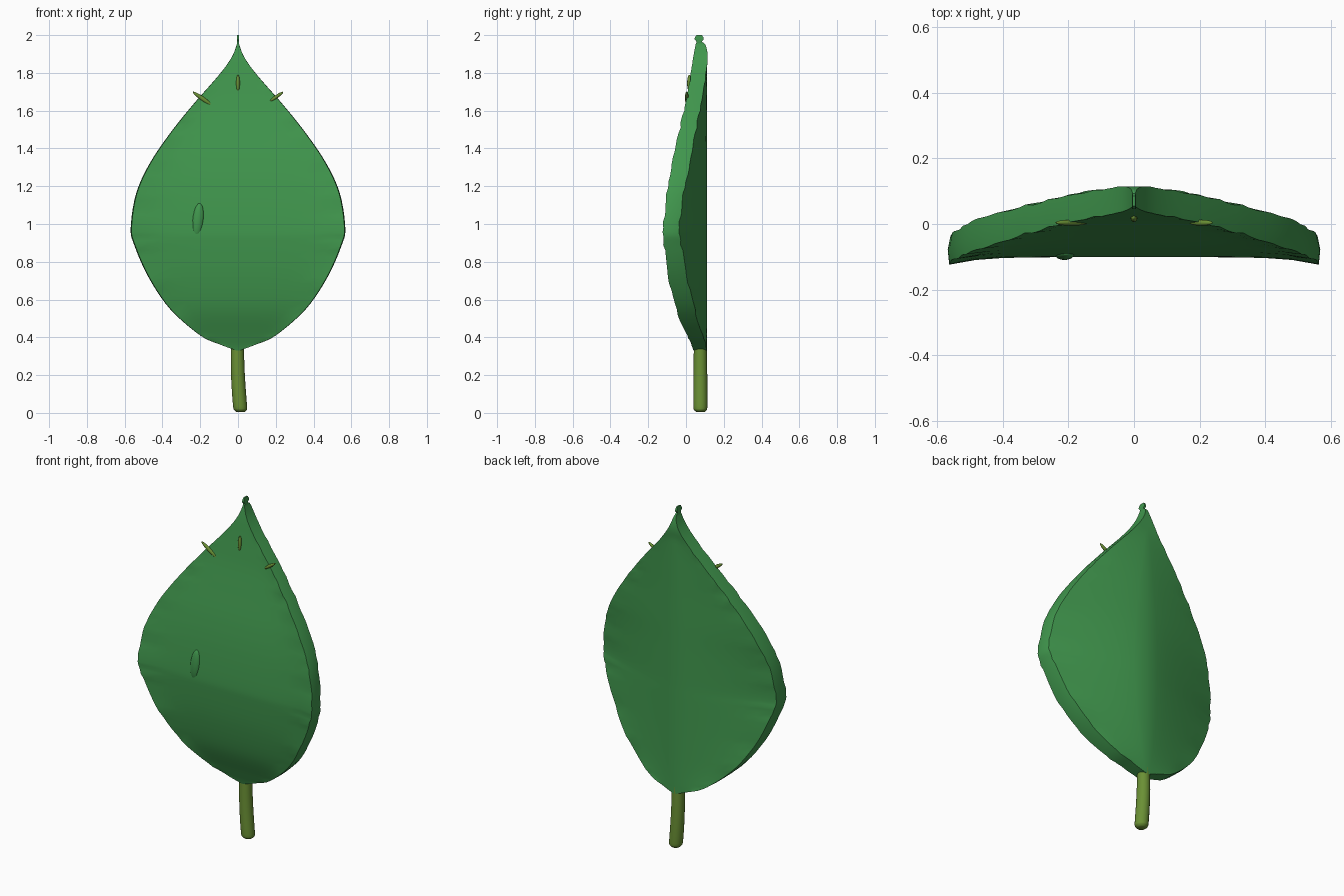
import bpy, bmesh, math, random
from mathutils import Vector

random.seed(4)
if "Cube" in bpy.data.objects:
    bpy.data.objects.remove(bpy.data.objects["Cube"], do_unlink=True)


def make_material(name, colour):
    mat = bpy.data.materials.new(name)
    mat.use_nodes = True
    mat.diffuse_color = colour
    mat.node_tree.nodes["Principled BSDF"].inputs["Base Color"].default_value = colour
    return mat


green = make_material("leaf green", (0.052, 0.31, 0.075, 1))
olive = make_material("stem olive", (0.145, 0.28, 0.035, 1))


def finish(bm, name, mat, angle=50):
    bmesh.ops.recalc_face_normals(bm, faces=bm.faces)
    mesh = bpy.data.meshes.new(name)
    bm.to_mesh(mesh)
    bm.free()
    obj = bpy.data.objects.new(name, mesh)
    bpy.context.collection.objects.link(obj)
    mesh.materials.append(mat)
    bpy.ops.object.select_all(action="DESELECT")
    obj.select_set(True)
    bpy.context.view_layer.objects.active = obj
    bpy.ops.object.shade_smooth_by_angle(angle=math.radians(angle))
    return obj


def skin(bm, loops):
    """Join closed loops of points into a capped tube."""
    rings = [[bm.verts.new(p) for p in loop] for loop in loops]
    n = len(rings[0])
    for a, b in zip(rings, rings[1:]):
        for i in range(n):
            j = (i + 1) % n
            bm.faces.new((a[i], a[j], b[j], b[i]))
    bm.faces.new(rings[0])
    bm.faces.new(rings[-1])


def smooth_rows(rows, steps):
    """Catmull-Rom interpolation through the profile rows."""
    pts = [rows[0]] + rows + [rows[-1]]
    for a, b, c, d in zip(pts, pts[1:], pts[2:], pts[3:]):
        for k in range(steps):
            t = k / steps
            yield [q + t / 2 * (r - p + t * (2 * p - 5 * q + 4 * r - s + t * (3 * (q - r) + s - p)))
                   for p, q, r, s in zip(a, b, c, d)]
    yield rows[-1]


# Leaf profile: height, half width, front y, rim back y
profile = [
    (.33, .008, .04, .11), (.36, .09, .03, .105), (.41, .2, .01, .09),
    (.55, .36, -.045, .045), (.72, .475, -.08, .005), (.89, .55, -.098, -.025),
    (.98, .568, -.1, -.035), (1.16, .54, -.085, -.015), (1.32, .468, -.062, .02),
    (1.48, .36, -.03, .05), (1.63, .24, 0, .08), (1.79, .1, .025, .105),
    (1.88, .035, .038, .115), (1.945, .008, .05, .105), (1.965, .006, .055, .085),
    (1.98, .006, .045, .094), (2, .004, .055, .085)]

# Leaf blade: flat front, gently ridged back, thick slightly uneven rim
COLS = 14
loops = []
for z, w, front, rim in smooth_rows(profile, 5):
    middle = max(rim, .11) if z < 1.9 else rim
    wob = random.uniform(-.005, .005) * min(1, w * 5)
    lip = .02 * (w / .57) ** 2
    loop = []
    for i in range(COLS + 1):
        s = -1 + 2 * i / COLS
        loop.append((s * w * .992, front - lip * s ** 6 + wob * s ** 8, z))
    loop.append((w, (front + rim) / 2 - lip / 2, z))
    for i in range(COLS + 1):
        s = 1 - 2 * i / COLS
        loop.append((s * w * .985, middle + (rim - middle) * abs(s) ** 1.3 + wob * s ** 8, z))
    loop.append((-w, (front + rim) / 2 - lip / 2, z))
    loops.append(loop)
bm = bmesh.new()
skin(bm, loops)
finish(bm, "leaf_blade", green, 40)

# Stem: slightly bent round stalk with rounded foot: height, x, radius
stem_path = [(.005, .013, .022), (.015, .013, .033), (.035, .011, .037),
             (.14, .003, .037), (.25, -.002, .036), (.37, -.003, .034)]
bm = bmesh.new()
skin(bm, [[(x + r * math.cos(a), .076 + r * math.sin(a), z)
           for a in (math.tau * k / 20 for k in range(20))]
          for z, x, r in smooth_rows(stem_path, 3)])
finish(bm, "stem", olive)


def ellipsoid(name, mat, centre, scale, tilt=0):
    bm = bmesh.new()
    bmesh.ops.create_uvsphere(bm, u_segments=16, v_segments=12, radius=1)
    obj = finish(bm, name, mat, 60)
    obj.location, obj.scale = Vector(centre), scale
    obj.rotation_euler.y = tilt
    return obj


# Thin spines near the tip
ellipsoid("right_spine", olive, (-.19, .004, 1.665), (.011, .009, .06), math.radians(-55))
ellipsoid("middle_spine", olive, (0, .018, 1.745), (.01, .012, .045))
ellipsoid("left_spine", olive, (.205, .004, 1.675), (.009, .009, .042), math.radians(55))

# Small swelling on the front
ellipsoid("front_bump", green, (-.212, -.09, 1.02), (.03, .02, .09), math.radians(6))
